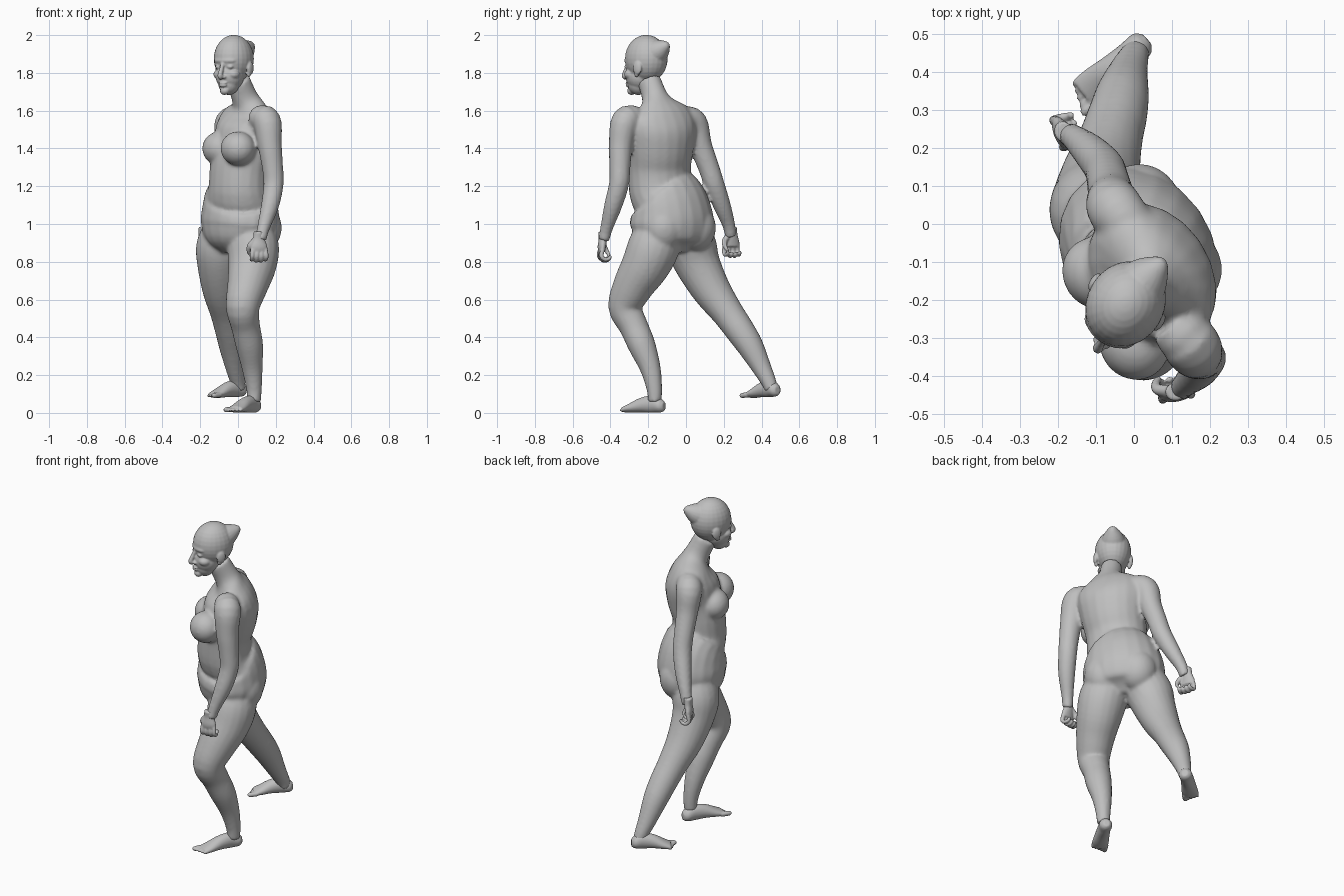
import bpy, bmesh, math
from mathutils import Vector, Matrix

cube = bpy.data.objects.get("Cube")
if cube:
    bpy.data.objects.remove(cube, do_unlink=True)

grey = bpy.data.materials.new("clay_grey")
grey.use_nodes = True
tone = (0.52, 0.52, 0.52, 1)
grey.diffuse_color = tone
grey.node_tree.nodes["Principled BSDF"].inputs["Base Color"].default_value = tone


def frame(loc, yaw):
    """Local frame: x is the figure's left, -y its front."""
    return Matrix.Translation(loc) @ Matrix.Rotation(math.radians(yaw), 4, 'Z')


def ball(bm, m, loc, radii):
    bmesh.ops.create_uvsphere(bm, u_segments=24, v_segments=16, radius=1,
                              matrix=m @ Matrix.Translation(loc) @ Matrix.Diagonal((*radii, 1)))


def spline(pts, steps=4):
    """Catmull-Rom through tuples of any length."""
    p = [Vector(q) for q in pts]
    p = [p[0] * 2 - p[1]] + p + [p[-1] * 2 - p[-2]]
    out = []
    for a, b, c, d in zip(p, p[1:], p[2:], p[3:]):
        for i in range(steps):
            t = i / steps
            out.append(0.5 * (2 * b + (c - a) * t + (2 * a - 5 * b + 4 * c - d) * t * t
                              + (3 * b - a - 3 * c + d) * t ** 3))
    return out + [p[-2]]


def loft(bm, m, sections, sides=20):
    """Elliptical sections (x, y, z, half width[, half depth]) swept along their path."""
    rows = spline([s if len(s) == 5 else (*s, s[3]) for s in sections])
    centres = [Vector(r[:3]) for r in rows]
    rings = []
    for i, (c, r) in enumerate(zip(centres, rows)):
        t = (centres[min(i + 1, len(rows) - 1)] - centres[max(i - 1, 0)]).normalized()
        side = Vector((1, 0, 0))
        side = (side - t * side.dot(t)).normalized()
        front = t.cross(side)
        angles = [math.tau * k / sides for k in range(sides)]
        rings.append([bm.verts.new(m @ (c + side * r[3] * math.cos(a) + front * r[4] * math.sin(a)))
                      for a in angles])
    for lo, hi in zip(rings, rings[1:]):
        for k in range(sides):
            n = (k + 1) % sides
            bm.faces.new((lo[k], lo[n], hi[n], hi[k]))
    bm.faces.new(rings[0][::-1])
    bm.faces.new(rings[-1])


def world_loft(bm, yaw, sections):
    """Loft given in world positions, with its widths turned to the yaw."""
    m = frame((0, 0, 0), yaw)
    inv = m.inverted()
    loft(bm, m, [(*(inv @ Vector(s[:3])), *s[3:]) for s in sections])


def finish(bm, name, voxel, smooth):
    """Fuse the overlapping volumes into one smooth skin."""
    bmesh.ops.recalc_face_normals(bm, faces=bm.faces)
    mesh = bpy.data.meshes.new(name)
    bm.to_mesh(mesh)
    bm.free()
    mesh.materials.append(grey)
    mesh.shade_smooth()
    ob = bpy.data.objects.new(name, mesh)
    bpy.context.collection.objects.link(ob)
    re = ob.modifiers.new("fuse", 'REMESH')
    re.mode = 'VOXEL'
    re.voxel_size = voxel
    re.use_smooth_shade = True
    sm = ob.modifiers.new("soften", 'SMOOTH')
    sm.factor = 0.5
    sm.iterations = smooth


# Torso and neck
body_yaw = -55
body = bmesh.new()
world_loft(body, body_yaw, [
    (0, -.08, .85, .10, .09), (0, -.08, .92, .20, .17), (.01, -.075, 1.0, .235, .195),
    (.012, -.085, 1.08, .225, .19), (.01, -.105, 1.14, .208, .177), (.005, -.135, 1.19, .176, .155),
    (.01, -.14, 1.3, .175, .15), (.035, -.135, 1.4, .185, .155), (.05, -.13, 1.5, .2, .15),
    (.055, -.135, 1.57, .19, .115), (.05, -.15, 1.625, .12, .08), (.035, -.165, 1.67, .07, .07),
    (.0, -.195, 1.76, .06, .065)])

# Breasts and buttocks
turn = Matrix.Rotation(math.radians(body_yaw), 4, 'Z')
for loc in ((-.097, -.13, 1.4), (0, -.315, 1.4)):
    ball(body, Matrix.Translation(loc) @ turn, (0, 0, 0), (.098, .09, .09))
for loc in ((.125, -.115, .98), (.018, .05, .98)):
    ball(body, Matrix.Translation(loc) @ turn, (0, 0, 0), (.11, .105, .125))

# Arms
world_loft(body, body_yaw, [
    (.10, -.26, 1.56, .065), (.152, -.32, 1.545, .076), (.168, -.345, 1.42, .064),
    (.183, -.35, 1.3, .056), (.188, -.355, 1.21, .053), (.17, -.385, 1.1, .048),
    (.135, -.42, .98, .034), (.12, -.435, .915, .03)])
world_loft(body, body_yaw, [
    (0, -.02, 1.56, .065), (-.05, .04, 1.535, .074), (-.06, .075, 1.42, .062),
    (-.07, .12, 1.3, .056), (-.08, .15, 1.21, .054), (-.115, .19, 1.1, .047),
    (-.155, .225, 1.0, .035), (-.175, .237, .935, .03)])

# Legs
world_loft(body, body_yaw, [
    (.06, -.13, .99, .12), (.08, -.17, .88, .137), (.075, -.215, .78, .128), (.05, -.28, .67, .108),
    (.025, -.322, .56, .09), (.04, -.278, .46, .077), (.06, -.235, .36, .073),
    (.075, -.19, .24, .056), (.085, -.168, .13, .042), (.085, -.165, .06, .036)])
world_loft(body, body_yaw, [
    (-.05, 0, .99, .12), (-.088, .03, .88, .133), (-.095, .065, .78, .12), (-.085, .135, .65, .103),
    (-.062, .22, .53, .085), (-.042, .29, .43, .078), (-.03, .342, .35, .07),
    (-.015, .4, .24, .052), (0, .44, .16, .04), (.008, .452, .12, .034)])
finish(body, "body", .01, 6)


# Feet: heel-to-ball loft plus five toes
def foot(name, heel, toe, big_side):
    bm = bmesh.new()
    heel, toe = Vector(heel), Vector(toe)
    d = toe - heel
    m = frame(heel, math.degrees(math.atan2(d.x, -d.y)))
    length = d.to_2d().length
    local = [(0, .036, .018, .022), (.08, .037, .036, .036), (.25, .046, .036, .046),
             (.48, .042, .04, .04), (.72, .026, .047, .026), (.87, .018, .046, .016)]
    loft(bm, m, [(0, -t * length, d.z * t + z, a, b) for t, z, a, b in local])
    for i in range(5):
        x = big_side * (.036 - .018 * i)
        r = .014 if i == 0 else .0095
        end = length * (1.02 - .03 * i)
        loft(bm, m, [(x, -.8 * length, d.z * .8 + .018, r), (x, -end + .012, d.z + .016, r),
                     (x, -end, d.z + .012, r * .6)], 10)
    finish(bm, name, .005, 3)


foot("left_foot", (.103, -.115, 0), (-.035, -.355, 0), -1)
foot("right_foot", (.035, .485, .085), (-.155, .32, .076), 1)


# Hands: palm, curled fingers and thumb
def hand(name, wrist, yaw, thumb_side):
    bm = bmesh.new()
    m = frame(wrist, yaw)
    loft(bm, m, [(0, 0, .03, .027, .025), (0, 0, -.01, .032, .022), (0, -.006, -.05, .045, .021),
                 (0, -.006, -.075, .044, .017)])
    for i in range(4):
        x = (i - 1.5) * .023
        reach = .006 * abs(i - 1.5)
        loft(bm, m, [(x, -.008, -.065, .013), (x * 1.1, -.014, -.1, .012),
                     (x * 1.1, .004, -.127 + reach, .011), (x, .028, -.122 + reach, .01),
                     (x, .036, -.105 + reach, .007)], 10)
    s = thumb_side
    loft(bm, m, [(s * .02, .005, -.015, .016), (s * .046, .014, -.045, .015),
                 (s * .048, .03, -.075, .012), (s * .038, .042, -.095, .008)], 10)
    finish(bm, name, .005, 2)


hand("left_hand", (.11, -.44, .93), 10, -1)
hand("right_hand", (-.185, .242, .955), -70, 1)

# Head: skull with pointed crown, jaw and face
head = bmesh.new()
hm = frame((-.022, -.21, 1.87), -32)
ball(head, hm, (0, 0, .005), (.102, .117, .126))
loft(head, hm, [(0, .02, .02, .085), (.012, .09, .052, .06), (.022, .135, .075, .028),
                (.026, .15, .083, .01)])
ball(head, hm, (0, -.04, -.085), (.075, .078, .08))
ball(head, hm, (0, -.05, -.125), (.056, .058, .062))
ball(head, hm, (0, -.092, -.165), (.026, .022, .022))
ball(head, hm, (0, -.078, -.005), (.07, .042, .024))
loft(head, hm, [(0, -.105, -.01, .011), (0, -.122, -.045, .011), (0, -.138, -.085, .014),
                (0, -.125, -.1, .01)], 12)
for z, r in ((-.124, .007), (-.137, .008)):
    ball(head, hm, (0, -.112, z), (.024, .012, r))
for s in (-1, 1):
    ball(head, hm, (s * .036, -.097, -.038), (.019, .014, .011))
    ball(head, hm, (s * .045, -.07, -.078), (.032, .036, .026))
    ball(head, hm, (s * .014, -.118, -.092), (.011, .013, .009))
    ball(head, hm, (s * .1, .006, -.045), (.012, .026, .036))
    ball(head, hm, (s * .094, -.002, -.077), (.01, .014, .016))
finish(head, "head", .005, 3)
